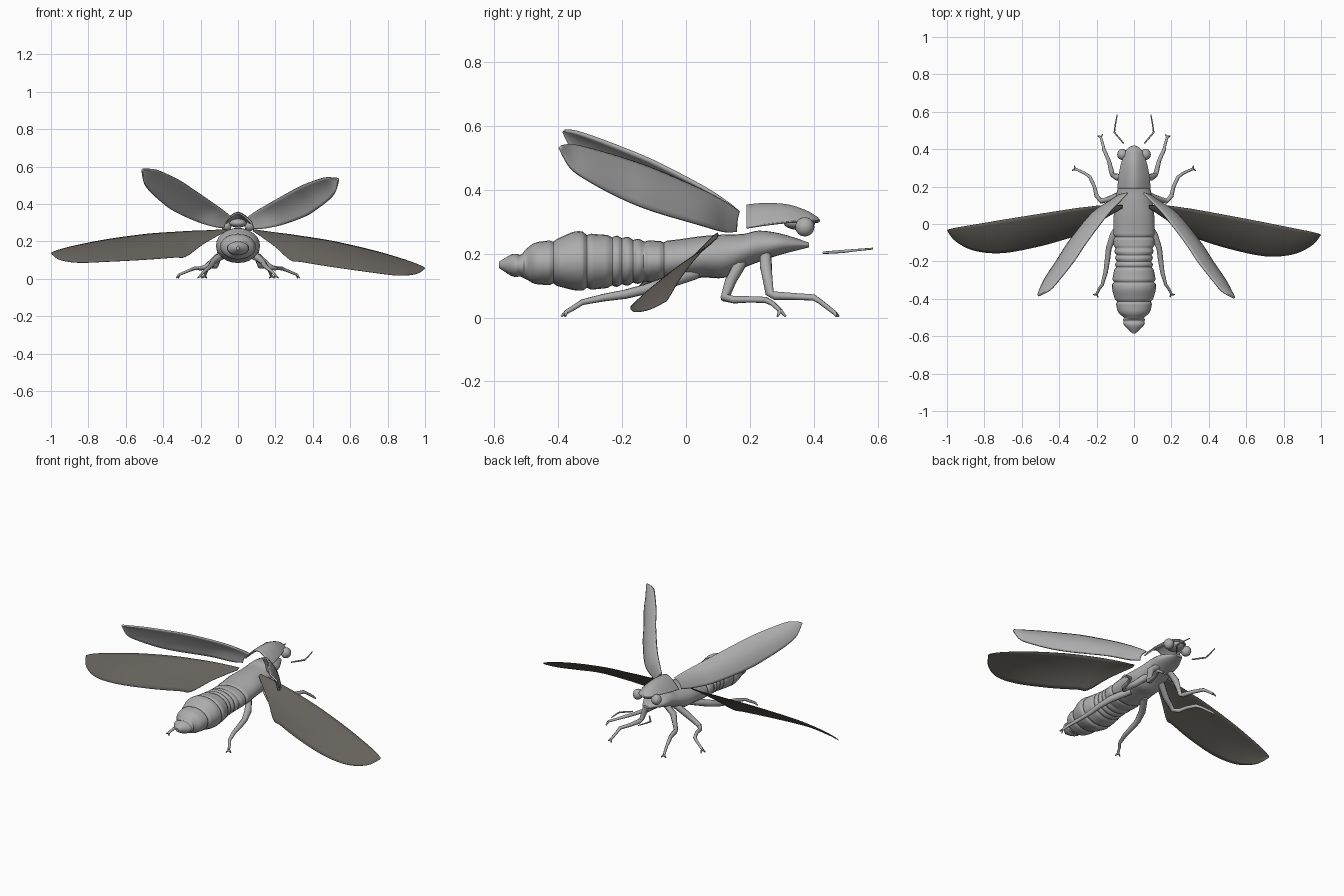
import bpy, bmesh, math
from mathutils import Vector, Matrix

cube = bpy.data.objects.get("Cube")
if cube:
    bpy.data.objects.remove(cube)


def make_material(name, rgb):
    mat = bpy.data.materials.new(name)
    mat.use_nodes = True
    color = (*rgb, 1)
    mat.diffuse_color = color
    mat.node_tree.nodes["Principled BSDF"].inputs["Base Color"].default_value = color
    return mat


GREY = make_material("shell grey", (.42, .42, .42))
SMOKE = make_material("smoky wing", (.13, .12, .105))


def spline(points, steps):
    """Catmull-Rom resampling of tuples of any length."""
    out = []
    last = len(points) - 1
    for i in range(last):
        a, b, c, d = (points[max(0, min(last, i + k))] for k in (-1, 0, 1, 2))
        for s in range(steps):
            t = s / steps
            out.append(tuple(
                q + t * (r - p + t * (2 * p - 5 * q + 4 * r - w + t * (3 * (q - r) + w - p))) / 2
                for p, q, r, w in zip(a, b, c, d)))
    out.append(tuple(points[-1]))
    return out


def loft(name, rows, mat, closed=True, angle=40):
    """Skin a list of equally long point rows."""
    bm = bmesh.new()
    grid = [[bm.verts.new(p) for p in row] for row in rows]
    n = len(rows[0])
    for r, s in zip(grid, grid[1:]):
        for i in range(n if closed else n - 1):
            j = (i + 1) % n
            bm.faces.new((r[i], r[j], s[j], s[i]))
    if closed:
        bm.faces.new(grid[0])
        bm.faces.new(grid[-1])
    bmesh.ops.recalc_face_normals(bm, faces=bm.faces)
    return finish(name, bm, mat, angle)


def finish(name, bm, mat, angle=40):
    mesh = bpy.data.meshes.new(name)
    bm.to_mesh(mesh)
    bm.free()
    mesh.materials.append(mat)
    obj = bpy.data.objects.new(name, mesh)
    bpy.context.collection.objects.link(obj)
    bpy.ops.object.select_all(action='DESELECT')
    obj.select_set(True)
    bpy.context.view_layer.objects.active = obj
    bpy.ops.object.shade_smooth_by_angle(angle=math.radians(angle))
    return obj


def ball(name, center, size):
    bm = bmesh.new()
    bmesh.ops.create_uvsphere(bm, u_segments=20, v_segments=12, radius=1)
    bmesh.ops.scale(bm, vec=size, verts=bm.verts)
    bmesh.ops.translate(bm, vec=center, verts=bm.verts)
    return finish(name, bm, GREY)


def tube(name, path, sides=8):
    """Limb through (x, y, z, radius) points."""
    rows = []
    pts = [Vector(p[:3]) for p in path]
    for i, p in enumerate(path):
        axis = (pts[min(i + 1, len(pts) - 1)] - pts[max(i - 1, 0)]).normalized()
        u = axis.cross(Vector((.3, .2, 1))).normalized()
        v = axis.cross(u)
        rows.append([pts[i] + p[3] * (u * math.cos(k * math.tau / sides) + v * math.sin(k * math.tau / sides))
                     for k in range(sides)])
    return loft(name, rows, GREY, angle=60)


def ring(y, half, top, bottom, sides=24):
    mid, tall = (top + bottom) / 2, (top - bottom) / 2
    return [(half * math.cos(k * math.tau / sides), y, mid + tall * math.sin(k * math.tau / sides))
            for k in range(sides)]


# Body: y, half width, top, bottom
BODY = [(-.585, .008, .175, .155), (-.545, .05, .198, .13), (-.515, .062, .2, .125),
        (-.5, .055, .215, .12), (-.47, .085, .235, .105), (-.41, .1, .245, .1),
        (-.345, .117, .27, .085), (-.29, .114, .262, .088), (-.2, .1, .255, .098),
        (-.12, .108, .242, .11), (-.05, .11, .242, .115), (.05, .108, .255, .125),
        (.12, .1, .26, .125), (.18, .09, .262, .155), (.23, .08, .272, .175),
        (.3, .07, .262, .198), (.385, .024, .235, .22)]
GROOVES = (-.52, -.415, -.31, -.232, -.2, -.165, -.13, -.07)

rings = []
for y, half, top, bottom in spline(BODY, 12):
    near = min(abs(y - g) for g in GROOVES)
    pinch = 1 - .09 * max(0, 1 - near / .012)
    mid, tall = (top + bottom) / 2, (top - bottom) / 2 * pinch
    rings.append(ring(y, half * pinch, mid + tall, mid - tall))
loft("body", rings, GREY)

# Neck shield: open, softly ridged shell; y, half width, top, edge height
SHIELD = [(.19, .085, .35, .281), (.25, .081, .355, .29), (.32, .067, .35, .298),
          (.375, .048, .332, .302), (.4, .034, .318, .302), (.413, .014, .309, .302)]
arcs = []
for y, half, top, edge in spline(SHIELD, 5):
    sweep = [math.cos(math.pi * k / 16) for k in range(17)]
    arcs.append([(half * c, y, edge + (top - edge) * (1 - abs(c) ** 1.6)) for c in sweep])
shield = loft("neck_shield", arcs, GREY, closed=False)
rim = shield.modifiers.new("thickness", 'SOLIDIFY')
rim.thickness = .008
rim.offset = 0

# Head under the shield
ball("head", (0, .355, .298), (.046, .05, .024))
ball("mouth", (0, .408, .304), (.014, .012, .008))


def wing_rows(pairs, bulge, across=10):
    """Cambered sheet between two edges, each row given as both edge points."""
    rows = []
    for row in spline(pairs, 5):
        a, b = Vector(row[:3]), Vector(row[3:])
        up = (b - a).cross(Vector((0, 0, 1)).cross(b - a)).normalized()
        up = up if up.z > 0 else -up
        depth = bulge * (b - a).length
        rows.append([a.lerp(b, k / across) + up * depth * math.sin(math.pi * k / across)
                     for k in range(across + 1)])
    return rows


# Edge pairs from root to tip
FRONT_WING = [(.05, .165, .33, .085, .155, .268), (.085, .13, .355, .135, .12, .268),
              (.16, .05, .398, .235, .05, .288), (.275, -.1, .463, .355, -.1, .332),
              (.342, -.2, .498, .42, -.2, .372), (.42, -.3, .527, .488, -.3, .425),
              (.472, -.36, .54, .52, -.36, .468), (.532, -.394, .537, .538, -.395, .53)]
HIND_WING = [(.08, .1, .265, .08, .085, .255), (.18, .098, .25, .19, .01, .178),
             (.27, .086, .239, .28, -.06, .1), (.33, .077, .23, .34, -.08, .09),
             (.5, .046, .203, .5, -.13, .064), (.7, .008, .158, .7, -.172, .036),
             (.85, -.022, .116, .85, -.162, .018), (.95, -.042, .082, .95, -.115, .025),
             (.998, -.055, .06, .998, -.06, .052)]


def pair_of_wings(label, pairs, bulge, mat, thick, pivot, roll, yaw):
    rows = wing_rows(pairs, bulge)
    pivot = Vector(pivot)
    turn = Matrix.Rotation(math.radians(yaw), 3, 'Z') @ Matrix.Rotation(math.radians(roll), 3, 'Y')
    for side in ("left", "right"):
        if side == "right":
            rows = [[pivot + turn @ (Vector((-p.x, p.y, p.z)) - pivot) for p in row] for row in rows]
        wing = loft(f"{side}_{label}", rows, mat, closed=False, angle=60)
        mod = wing.modifiers.new("thickness", 'SOLIDIFY')
        mod.thickness = thick
        mod.offset = 0


pair_of_wings("wing_case", FRONT_WING, .13, GREY, .01, (-.05, -.3, .3), 6, -1.5)
pair_of_wings("hind_wing", HIND_WING, .05, SMOKE, .002, (-.07, 0, .08), 5, -1.5)

# Limbs for the left side: x, y, z, radius
LIMBS = {
    "front_leg": [(.04, .25, .2, .018), (.09, .25, .16, .019), (.115, .262, .075, .013),
                  (.12, .28, .068, .014), (.135, .34, .066, .011), (.162, .4, .063, .01),
                  (.165, .42, .05, .008), (.178, .465, .015, .007)],
    "middle_leg": [(.05, .17, .17, .02), (.11, .14, .115, .018), (.175, .122, .062, .014),
                   (.2, .15, .056, .012), (.212, .2, .057, .01), (.235, .25, .055, .01),
                   (.26, .27, .045, .008), (.315, .295, .022, .007)],
    "hind_leg": [(.05, .03, .14, .02), (.11, -.06, .11, .02), (.135, -.13, .088, .016),
                 (.142, -.19, .073, .015), (.152, -.26, .062, .012), (.17, -.325, .048, .009),
                 (.185, -.345, .035, .008), (.2, -.375, .017, .007)],
    "antenna": [(.055, .43, .203, .004), (.105, .49, .207, .005), (.1, .53, .211, .004),
                (.09, .585, .216, .003)],
}
for side, sign in (("left", 1), ("right", -1)):
    ball(f"{side}_eye", (sign * .062, .372, .284), (.028, .03, .03))
    for label, path in LIMBS.items():
        flipped = [(sign * x, y, z, r) for x, y, z, r in path]
        tube(f"{side}_{label}", flipped)
        if "leg" in label:
            # Forked claws at the foot
            x, y, z, r = flipped[-1]
            ahead = (Vector(flipped[-1][:3]) - Vector(flipped[-2][:3]))
            ahead = Vector((ahead.x, ahead.y, 0)).normalized()
            across = Vector((-ahead.y, ahead.x, 0))
            for n, fork in enumerate((-1, 1)):
                tip = Vector((x, y, .004)) + ahead * .01 + across * fork * .014
                tube(f"{side}_{label}_claw_{n}", [(x, y, z, r), (*tip, .003)], 6)
